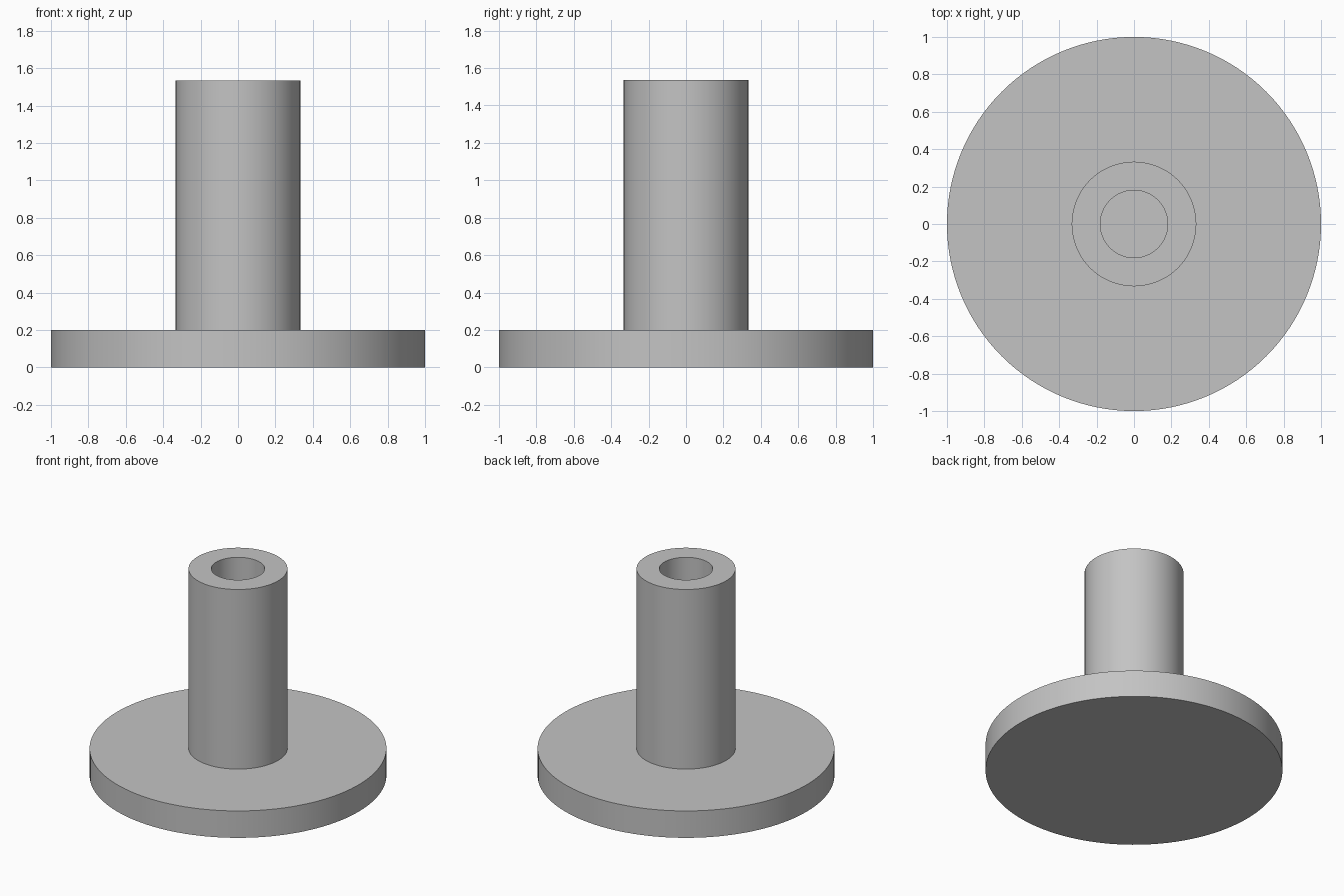
import bpy, bmesh, math

cube = bpy.data.objects.get("Cube")
if cube:
    bpy.data.objects.remove(cube, do_unlink=True)

FLANGE_R, TUBE_R, BORE_R = 1.0, 0.333, 0.18
FLANGE_Z, TOP_Z = 0.2, 1.535
SEGMENTS = 128

# Plain grey material
grey = bpy.data.materials.new("plain_grey")
grey.use_nodes = True
colour = (0.55, 0.55, 0.55, 1.0)
grey.diffuse_color = colour
grey.node_tree.nodes["Principled BSDF"].inputs["Base Color"].default_value = colour

# Half section: flange, tube wall, blind bore ending at the flange top
profile = [(0, 0), (FLANGE_R, 0), (FLANGE_R, FLANGE_Z), (TUBE_R, FLANGE_Z),
           (TUBE_R, TOP_Z), (BORE_R, TOP_Z), (BORE_R, FLANGE_Z), (0, FLANGE_Z)]

# Revolve the section into one solid
bm = bmesh.new()
verts = [bm.verts.new((r, 0, z)) for r, z in profile]
edges = [bm.edges.new(pair) for pair in zip(verts, verts[1:])]
bmesh.ops.spin(bm, geom=verts + edges, cent=(0, 0, 0), axis=(0, 0, 1),
               angle=math.tau, steps=SEGMENTS)
bmesh.ops.remove_doubles(bm, verts=bm.verts, dist=0.0001)
bmesh.ops.recalc_face_normals(bm, faces=bm.faces)
mesh = bpy.data.meshes.new("flanged_tube")
bm.to_mesh(mesh)
bm.free()
mesh.materials.append(grey)

flanged_tube = bpy.data.objects.new("flanged_tube", mesh)
bpy.context.collection.objects.link(flanged_tube)

# Smooth round walls, crisp rims
bpy.ops.object.select_all(action='DESELECT')
flanged_tube.select_set(True)
bpy.context.view_layer.objects.active = flanged_tube
bpy.ops.object.shade_smooth_by_angle(angle=math.radians(30))
